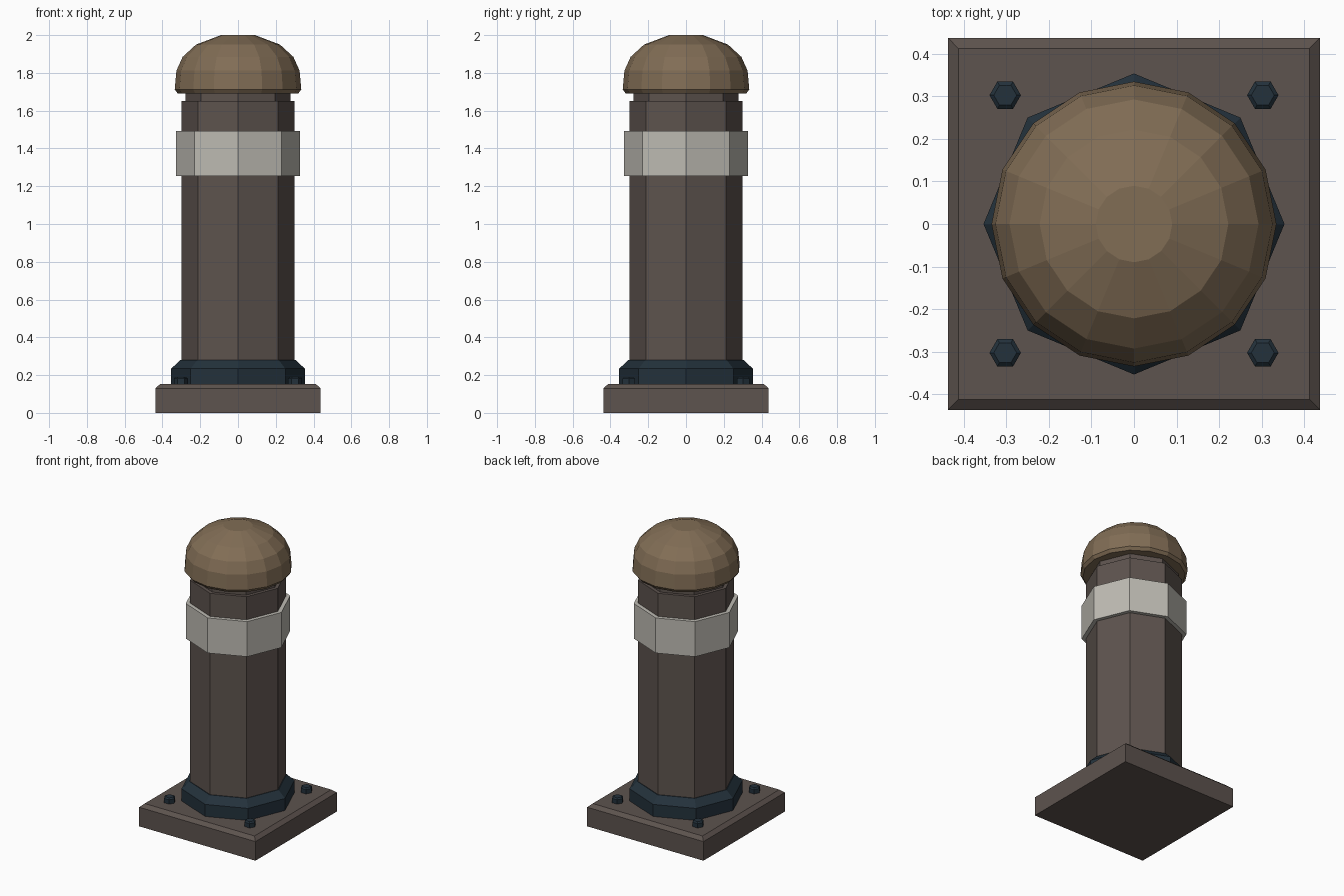
import bpy, math

if "Cube" in bpy.data.objects:
    bpy.data.objects.remove(bpy.data.objects["Cube"])


def material(name, rgb):
    """Flat colour from sRGB 0-255 values."""
    def lin(c):
        c /= 255
        return c / 12.92 if c <= 0.04045 else ((c + 0.055) / 1.055) ** 2.4
    m = bpy.data.materials.new(name)
    m.diffuse_color = (*[lin(c) for c in rgb], 1)
    m.use_nodes = True
    m.node_tree.nodes["Principled BSDF"].inputs["Base Color"].default_value = m.diffuse_color
    return m


STONE = material("brown_grey_metal", (93, 83, 78))
STEEL = material("dark_blue_steel", (35, 49, 59))
BAND = material("pale_grey_band", (190, 187, 179))
CAP = material("tan_cap", (129, 109, 85))


def lathe(name, mat, sides, profile, centre=(0, 0), turn=0.0):
    """Flat-shaded faceted solid from (radius, z) rings, capped at both ends."""
    verts, faces = [], []
    for r, z in profile:
        for i in range(sides):
            a = turn + 2 * math.pi * i / sides
            verts.append((centre[0] + r * math.cos(a), centre[1] + r * math.sin(a), z))
    for k in range(len(profile) - 1):
        for i in range(sides):
            j = (i + 1) % sides
            a, b = k * sides, (k + 1) * sides
            faces.append((a + i, a + j, b + j, b + i))
    faces.append(tuple(reversed(range(sides))))
    last = (len(profile) - 1) * sides
    faces.append(tuple(range(last, last + sides)))
    mesh = bpy.data.meshes.new(name)
    mesh.from_pydata(verts, [], faces)
    mesh.materials.append(mat)
    obj = bpy.data.objects.new(name, mesh)
    bpy.context.collection.objects.link(obj)
    return obj


# Square foot plate with a chamfered top edge
R2 = math.sqrt(2)
lathe("base_plate", STONE, 4,
      [(0.438 * R2, 0), (0.438 * R2, 0.13), (0.413 * R2, 0.152)], turn=math.pi / 4)

# Octagonal collar, post, reflective band and neck
lathe("collar", STEEL, 8, [(0.354, 0.152), (0.354, 0.234), (0.305, 0.28)])
lathe("post", STONE, 8, [(0.30, 0.27), (0.30, 1.65)])
lathe("band", BAND, 8, [(0.327, 1.254), (0.327, 1.493)])
lathe("neck", STONE, 8, [(0.277, 1.645), (0.277, 1.71)])

# Faceted domed cap
lathe("cap", CAP, 16, [(0.32, 1.692), (0.335, 1.712), (0.326, 1.812),
                       (0.293, 1.885), (0.222, 1.95), (0.09, 2.0)])

# Hexagonal anchor bolts at the four corners
for sx in (-1, 1):
    for sy in (-1, 1):
        lathe("bolt", STEEL, 6, [(0.037, 0.15), (0.037, 0.182), (0.027, 0.19)],
              centre=(sx * 0.303, sy * 0.303))
